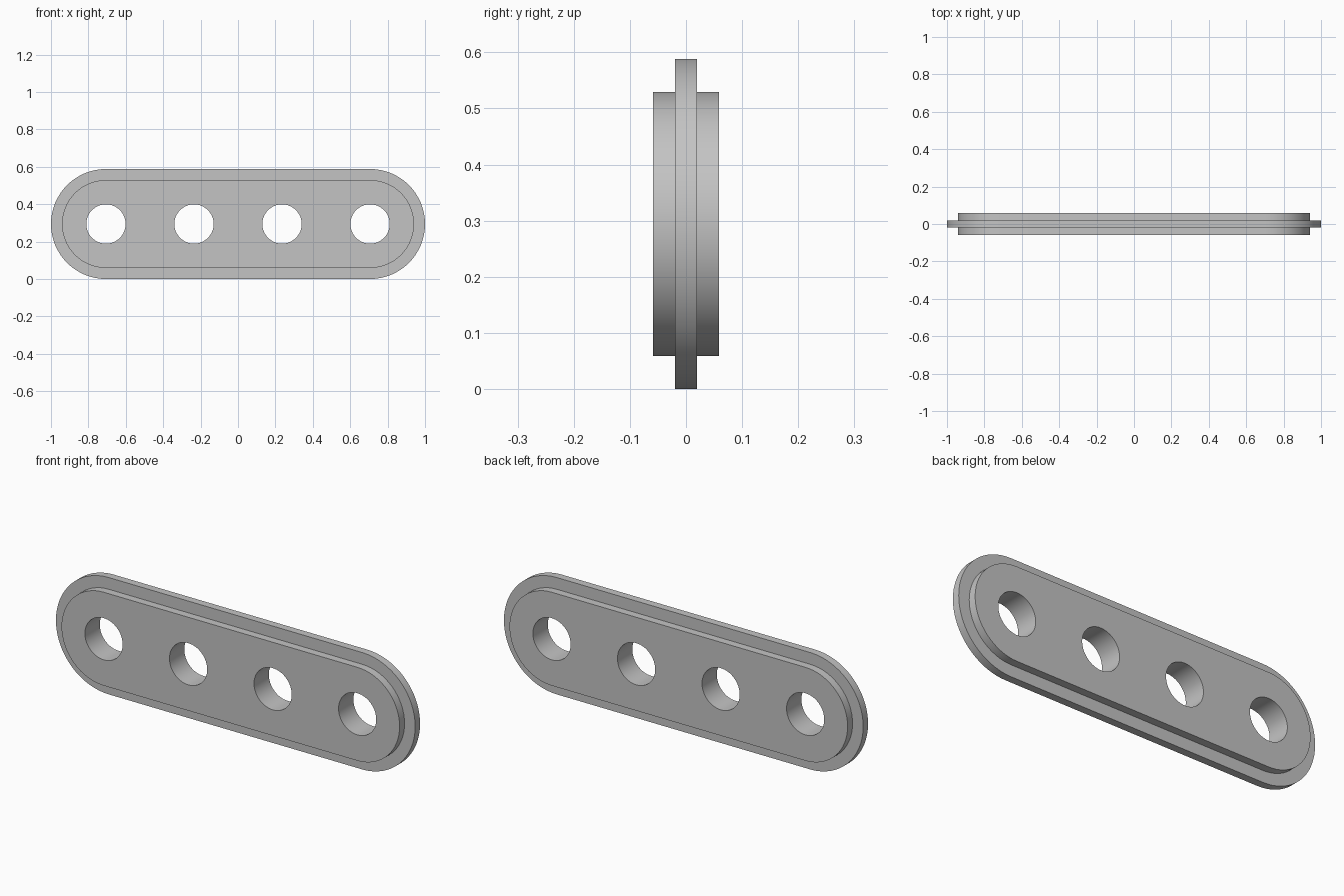
import bpy
import bmesh
from math import sin, cos, pi, radians

cube = bpy.data.objects.get("Cube")
if cube:
    bpy.data.objects.remove(cube)

END_X = 0.706        # centre of each rounded end
RIM_R = 0.294        # outer flange radius
BODY_R = 0.235       # raised body radius
HOLE_R = 0.105
RIM_Y = 0.0195       # half thickness of the flange
BODY_Y = 0.059       # half thickness of the body
MID_Z = RIM_R
ARC = 32             # segments per half circle

bm = bmesh.new()


def slot(radius, y):
    """Stadium outline, counter-clockwise seen from the front."""
    pts = []
    for side, start in ((1, -pi / 2), (-1, pi / 2)):
        for i in range(ARC + 1):
            a = start + pi * i / ARC
            pts.append((side * END_X + radius * cos(a), y, MID_Z + radius * sin(a)))
    return [bm.verts.new(p) for p in pts]


def circle(x, y):
    n = 2 * ARC
    return [bm.verts.new((x + HOLE_R * cos(2 * pi * i / n), y,
                          MID_Z + HOLE_R * sin(2 * pi * i / n))) for i in range(n)]


def pairs(loop):
    return zip(loop, loop[1:] + loop[:1])


def wall(a, b):
    for (p, q), (r, s) in zip(pairs(a), pairs(b)):
        bm.faces.new((p, q, s, r))


# Stepped outer profile, front to back
steps = [(BODY_R, -BODY_Y), (BODY_R, -RIM_Y), (RIM_R, -RIM_Y),
         (RIM_R, RIM_Y), (BODY_R, RIM_Y), (BODY_R, BODY_Y)]
rings = [slot(r, y) for r, y in steps]
for a, b in zip(rings, rings[1:]):
    wall(a, b)

# Four evenly spaced through holes
fronts, backs = [rings[0]], [rings[-1]]
for k in range(4):
    x = END_X * (2 * k / 3 - 1)
    f, b = circle(x, -BODY_Y), circle(x, BODY_Y)
    wall(f, b)
    fronts.append(f)
    backs.append(b)

# Flat front and back faces around the holes
for loops, ny in ((fronts, -1), (backs, 1)):
    edges = [bm.edges.get(pair) for loop in loops for pair in pairs(loop)]
    bmesh.ops.triangle_fill(bm, edges=edges, use_beauty=True, normal=(0, ny, 0))
bmesh.ops.recalc_face_normals(bm, faces=bm.faces[:])

mesh = bpy.data.meshes.new("slotted_link_plate")
bm.to_mesh(mesh)
bm.free()
plate = bpy.data.objects.new("flanged_link_plate", mesh)
bpy.context.collection.objects.link(plate)

# Plain grey finish
grey = bpy.data.materials.new("plain_grey")
grey.use_nodes = True
colour = (0.55, 0.55, 0.55, 1)
grey.diffuse_color = colour
grey.node_tree.nodes["Principled BSDF"].inputs["Base Color"].default_value = colour
mesh.materials.append(grey)

bpy.context.view_layer.objects.active = plate
plate.select_set(True)
bpy.ops.object.shade_smooth_by_angle(angle=radians(30))
